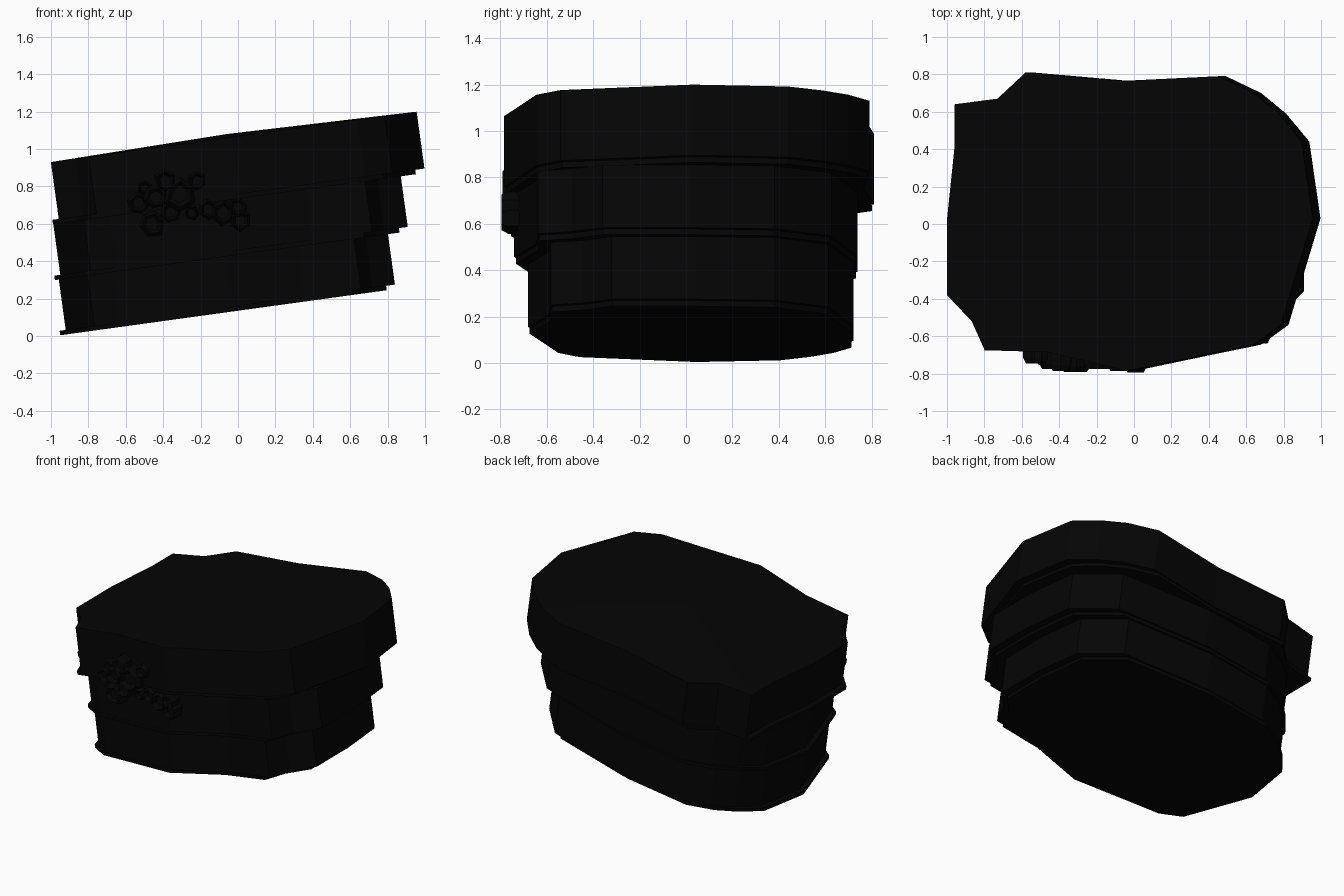
import bpy, bmesh, math, random
from mathutils import Matrix

if "Cube" in bpy.data.objects:
    bpy.data.objects.remove(bpy.data.objects["Cube"])

random.seed(4)
TILT = math.radians(7.85)
LEAN = Matrix.Rotation(-TILT, 4, 'Y')      # right end raised

def material(name, c):
    m = bpy.data.materials.new(name)
    m.diffuse_color = (c, c, c, 1)
    m.use_nodes = True
    m.node_tree.nodes["Principled BSDF"].inputs["Base Color"].default_value = m.diffuse_color
    return m

black = material("near_black", 0.0014)

def add_object(name, bm):
    bmesh.ops.recalc_face_normals(bm, faces=bm.faces)
    me = bpy.data.meshes.new(name)
    bm.to_mesh(me)
    bm.free()
    me.materials.append(black)
    ob = bpy.data.objects.new(name, me)
    bpy.context.collection.objects.link(ob)
    return ob

# irregular slab outline of the top layer
OUTLINE = [(-.823, .64), (-.591, .67), (-.44, .81), (.08, .765), (.6, .79),
           (.79, .70), (.925, .59), (1.05, .44), (1.11, .03), (.937, -.54),
           (.79, -.645), (.568, -.69), (.11, -.785), (-.32, -.685),
           (-.66, -.675), (-.73, -.52), (-.864, -.38), (-.864, .02), (-.823, .41)]
# lower layers: the same shape flipped end to end, without the back corner
LOWER = [(-x, y + (.025 if i == 3 else 0))
         for i, (x, y) in enumerate(OUTLINE) if i not in (0, 2)]

def slab(name, outline, low, high, sx, ox, sy, oy, crown=0.0):
    """Extruded outline, leaning; crown lifts the middle of the top."""
    bm = bmesh.new()
    pts = [(x * sx + ox, y * sy + oy) for x, y in outline]
    bottom = [bm.verts.new((x, y, low)) for x, y in pts]
    top = [bm.verts.new((x, y, high)) for x, y in pts]
    middle = bm.verts.new((.089, 0, high + crown))
    bm.faces.new(bottom[::-1])
    n = len(pts)
    for i in range(n):
        j = (i + 1) % n
        bm.faces.new((bottom[i], bottom[j], top[j], top[i]))
        bm.faces.new((top[i], top[j], middle))
    bm.transform(LEAN)
    return add_object(name, bm)

# three stacked layers, each with a thin plate shifted left beneath it
LAYERS = [("bottom", LOWER, .134, .430, .900, .091, .89, .018),
          ("middle", LOWER, .430, .727, .950, .158, .94, -.003),
          ("top", OUTLINE, .727, 1.058, 1.0, 0.0, 1.0, 0.0)]
for name, outline, low, high, sx, ox, sy, oy in LAYERS:
    slab(name + "_plate", outline, low, low + .024, sx * .992, ox - .041, sy * .99, oy)
    slab(name + "_layer", outline, low + .024, high, sx, ox, sy, oy,
         .02 if name == "top" else 0)

# cluster of hollow six-sided shells on the front: x, z, radius, tip y
SHELLS = [(-.46, .60, .075, -.755), (-.53, .71, .065, -.745),
          (-.44, .74, .065, -.775), (-.39, .83, .060, -.785),
          (-.31, .76, .090, -.79), (-.36, .66, .055, -.77),
          (-.22, .83, .055, -.775), (-.16, .68, .055, -.775),
          (-.08, .66, .070, -.785), (.01, .62, .060, -.795),
          (.00, .69, .055, -.795), (-.25, .66, .040, -.76),
          (-.50, .79, .040, -.74)]
bm = bmesh.new()
for x, z, r, tip in SHELLS:
    turn = random.uniform(0, 1)
    wobble = [random.uniform(.88, 1.12) for _ in range(6)]
    rings = []
    for y, k in ((-.60, 1.0), (tip + .03, 1.0), (tip, .75), (tip + .03, .5)):
        ring = []
        for i in range(6):
            a = turn + i * math.tau / 6
            ring.append(bm.verts.new((x + r * k * wobble[i] * math.cos(a), y,
                                      z + r * k * wobble[i] * math.sin(a))))
        rings.append(ring)
    for a, b in zip(rings, rings[1:]):
        for i in range(6):
            j = (i + 1) % 6
            bm.faces.new((a[i], a[j], b[j], b[i]))
    bm.faces.new(rings[0][::-1])
    bm.faces.new(rings[-1])
add_object("shell_cluster", bm)
